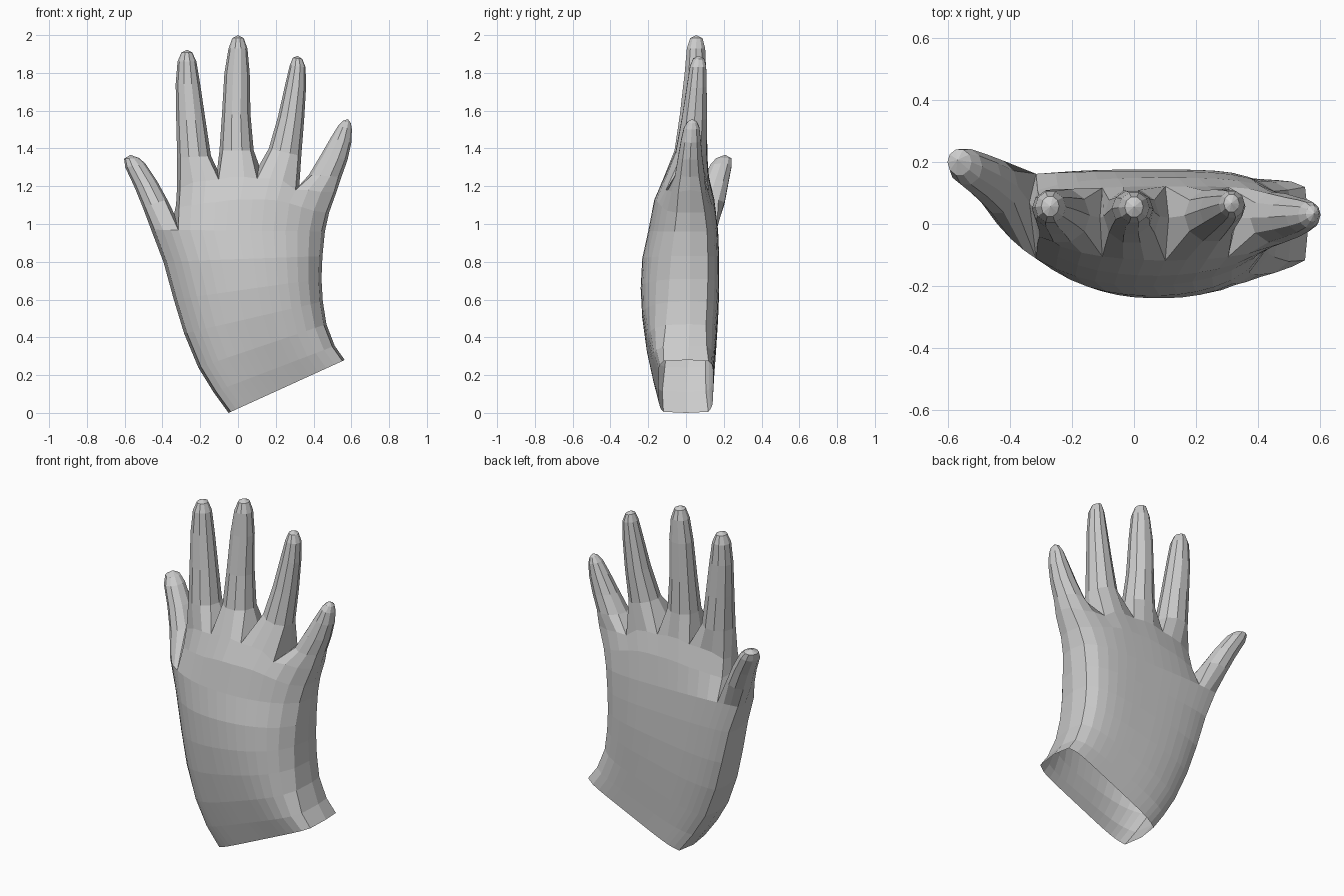
import bpy, bmesh, math

bm = bmesh.new()
COLS = [0, .05, .097] + [.142 + .858 * i / 12 for i in range(13)]   # 3 thumb + 12 finger columns


def lerp(a, b, t):
    return a + (b - a) * t


def bulge(u, k):
    u = u ** 1.12                       # fullest slightly right of the middle
    return (1 - abs(.94 * (2 * u - 1)) ** k) ** (1 / k)


def palm_ring(left, right, yl, yr, yf, yb, k, cols, heights=None):
    """Ring of front columns, right side, back columns, left side."""
    front, back = [], []
    for i, u in enumerate(cols):
        v = (u - cols[0]) / (1 - cols[0])
        t = .02 + .96 * v
        x, z = lerp(left[0], right[0], t), lerp(left[1], right[1], t)
        if heights:
            z = heights[i]
        ye = lerp(yl, yr, u)
        sf, sb = bulge(u, k), bulge(u, max(k, 3.4))
        if heights:                     # round off the index side above the thumb
            sf, sb = min(sf, bulge(t, 2.5)), min(sb, bulge(t, 2.8))
        front.append(bm.verts.new((x, ye + (yf - ye) * sf, z)))
        back.append(bm.verts.new((x, ye + (yb - ye) * sb, z)))
    rv = bm.verts.new((right[0], yr, right[1]))
    lv = bm.verts.new((left[0], lerp(yl, yr, cols[0]), left[1]))
    return front, rv, back, lv


def loop(ring, a=0, b=None, lv=None, rv=None):
    front, r, back, l = ring
    b = len(front) - 1 if b is None else b
    return front[a:b + 1] + [rv or r] + back[a:b + 1][::-1] + [lv or l]


def bridge(p, q):
    n = len(p)
    for i in range(n):
        j = (i + 1) % n
        bm.faces.new((p[i], p[j], q[j], q[i]))


def finger(base, sections, tip):
    """Ten-sided finger; sections are left x,z, right x,z, centre y, half depth."""
    prev = base
    for xl, zl, xr, zr, y, d in sections:
        ring = []
        for k in range(10):
            a = math.radians(216 + 36 * k)
            t = .5 + .5 * math.cos(a)
            ring.append(bm.verts.new((lerp(xl, xr, t), y + d * math.sin(a), lerp(zl, zr, t))))
        bridge(prev, ring)
        prev = ring
    pole = bm.verts.new(tip)
    for k in range(10):
        bm.faces.new((prev[k], prev[(k + 1) % 10], pole))


# Lower palm, from the slanted open wrist to the thumb split
lower = [((-.05, 0), (.565, .28), .0, .01, -.145, .143, 6),
         ((-.13, .11), (.512, .355), .0, .015, -.178, .15, 4.2),
         ((-.21, .24), (.468, .47), .01, .02, -.21, .16, 3),
         ((-.285, .42), (.449, .59), .03, .02, -.232, .17, 2.5),
         ((-.34, .60), (.442, .71), .06, .02, -.24, .176, 2.3),
         ((-.395, .80), (.447, .83), .09, .02, -.232, .176, 2.2),
         ((-.46, .97), (.46, .96), .115, .02, -.2, .17, 2.1)]
rings = [palm_ring(*r, COLS) for r in lower]
for p, q in zip(rings, rings[1:]):
    bridge(loop(p), loop(q))
split = rings[-1]

# Thumb branches off; the rest of the ring carries on as the upper palm
thumb_web = bm.verts.new((-.338, .07, 1.055))
finger(loop(split, 0, 3, rv=thumb_web),
       [(-.505, 1.09, -.375, 1.13, .12, .088), (-.55, 1.2, -.43, 1.23, .155, .072),
        (-.597, 1.30, -.49, 1.32, .185, .06), (-.603, 1.345, -.525, 1.35, .2, .043)],
       (-.57, .207, 1.366))
upper_cols = COLS[3:]
mid = palm_ring((-.328, 1.1), (.482, 1.06), .06, .02, -.168, .15, 2.1, upper_cols,
                [1.09, 1.1, 1.11, 1.115, 1.125, 1.13, 1.13, 1.13, 1.125, 1.11, 1.09, 1.07, 1.06])
top = palm_ring((-.323, 1.19), (.525, 1.18), .045, .02, -.118, .122, 2.4, upper_cols,
                [1.19, 1.22, 1.23, 1.235, 1.25, 1.25, 1.24, 1.24, 1.23, 1.18, 1.18, 1.17, 1.17])
bridge(loop(split, 3, 15, lv=thumb_web), loop(mid))
bridge(loop(mid), loop(top))

# Webs between the fingers
webs = [top[3]] + [bm.verts.new(c) for c in ((-.11, .02, 1.29), (.112, .02, 1.31), (.325, .02, 1.205))] + [top[1]]

# Four fingers from index to little
fingers = [
    ([(-.322, 1.35, -.143, 1.36, .028, .09), (-.327, 1.55, -.172, 1.55, .04, .074),
      (-.33, 1.74, -.2, 1.74, .05, .062), (-.32, 1.86, -.22, 1.86, .055, .052),
      (-.3, 1.908, -.242, 1.908, .057, .034)], (-.27, .057, 1.923)),
    ([(-.098, 1.39, .083, 1.39, .025, .09), (-.085, 1.58, .066, 1.58, .038, .074),
      (-.072, 1.8, .062, 1.8, .05, .06), (-.05, 1.93, .05, 1.93, .053, .051),
      (-.03, 1.984, .03, 1.984, .055, .034)], (0, .055, 2)),
    ([(.163, 1.4, .335, 1.36, .027, .086), (.212, 1.57, .35, 1.55, .045, .07),
      (.25, 1.74, .36, 1.72, .057, .055), (.274, 1.84, .358, 1.83, .064, .045),
      (.29, 1.88, .34, 1.874, .067, .03)], (.315, .067, 1.89)),
    ([(.375, 1.26, .548, 1.25, .02, .083), (.435, 1.36, .58, 1.34, .022, .068),
      (.49, 1.455, .6, 1.43, .026, .055), (.53, 1.52, .603, 1.5, .03, .043),
      (.555, 1.547, .598, 1.533, .033, .026)], (.582, .033, 1.555))]
for i, (sections, tip) in enumerate(fingers):
    finger(loop(top, 3 * i, 3 * i + 3, lv=webs[i], rv=webs[i + 1]), sections, tip)

bmesh.ops.recalc_face_normals(bm, faces=bm.faces)
mesh = bpy.data.meshes.new("hand")
bm.to_mesh(mesh)
bm.free()
bpy.context.collection.objects.link(bpy.data.objects.new("hand", mesh))
